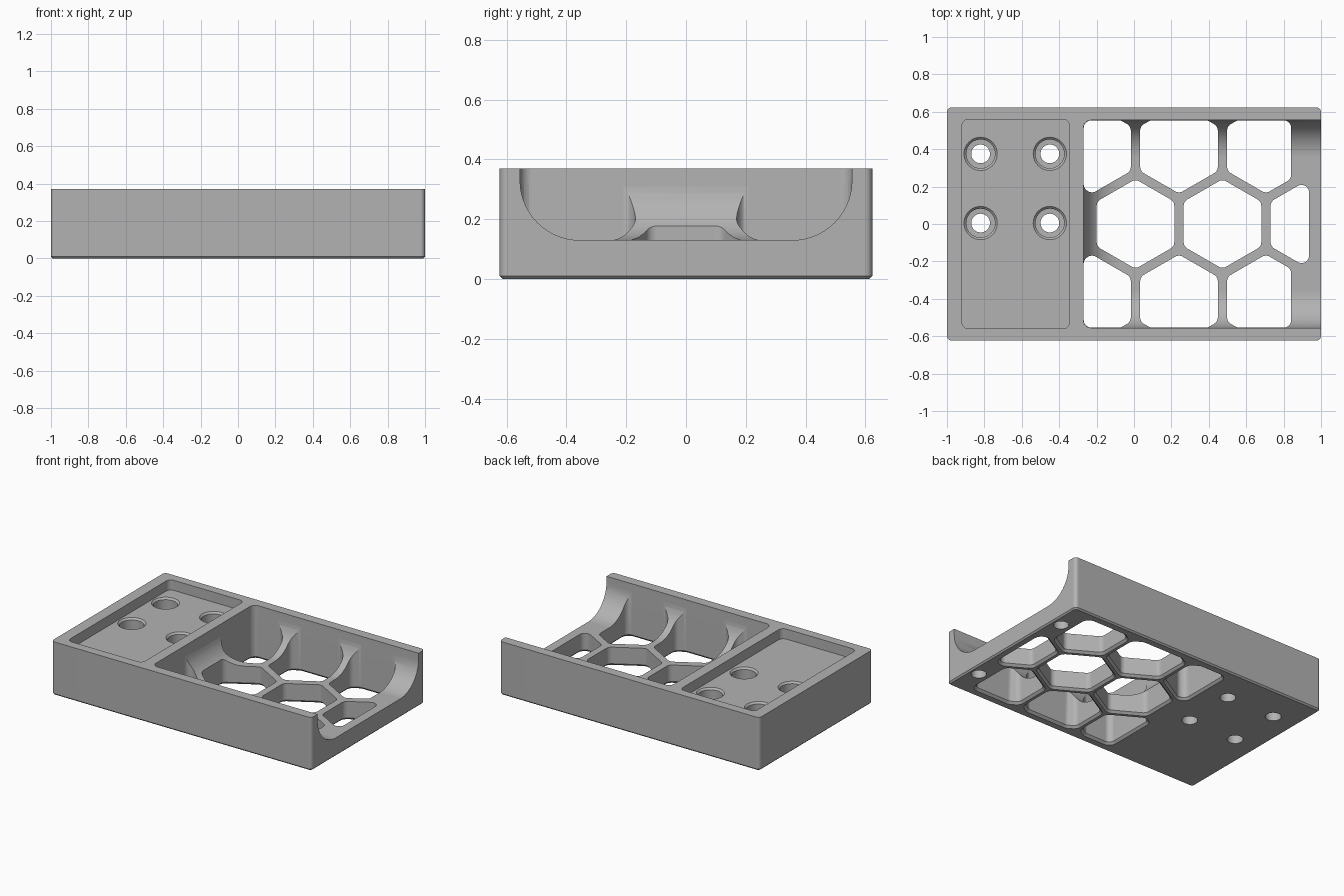
import bpy, bmesh
from math import cos, sin, pi, radians
from mathutils import Vector

if "Cube" in bpy.data.objects:
    bpy.data.objects.remove(bpy.data.objects["Cube"])

grey = bpy.data.materials.new("plain_grey")
grey.use_nodes = True
colour = (0.45, 0.45, 0.45, 1)
grey.diffuse_color = colour
grey.node_tree.nodes["Principled BSDF"].inputs["Base Color"].default_value = colour

HEIGHT, FLOOR = 0.37, 0.13
BAY_X, BAY_Y, FILLET = -0.27, 0.555, 0.2


def rect(x0, x1, y0, y1):
    return [Vector(p) for p in ((x0, y0), (x1, y0), (x1, y1), (x0, y1))]


def circle(x, y, r, n=40):
    return [Vector((x + r * cos(2 * pi * i / n), y + r * sin(2 * pi * i / n))) for i in range(n)]


def rounded(pts, r, grow=0.0, segs=6):
    """Convex counter-clockwise outline with round corners, optionally offset outward."""
    ring = []
    for i, p in enumerate(pts):
        a = (p - pts[i - 1]).normalized()
        b = (pts[(i + 1) % len(pts)] - p).normalized()
        n0, n1 = Vector((a.y, -a.x)), Vector((b.y, -b.x))
        centre = p - (n0 + n1) * (r / (1 + n0.dot(n1)))
        for k in range(segs + 1):
            ring.append(centre + n0.slerp(n1, k / segs) * (r + grow))
    return ring


def clip(pts, axis, sign, limit):
    """Keep the part of a polygon where sign * coordinate <= limit."""
    out = []
    for i, q in enumerate(pts):
        p = pts[i - 1]
        dp, dq = sign * p[axis] - limit, sign * q[axis] - limit
        if dp * dq < 0:
            out.append(p.lerp(q, dp / (dp - dq)))
        if dq <= 0:
            out.append(q)
    return out


def loft(name, rings):
    """Closed solid through (z, outline) rings, listed from bottom to top."""
    bm = bmesh.new()
    loops = [[bm.verts.new((p.x, p.y, z)) for p in pts] for z, pts in rings]
    for lo, hi in zip(loops, loops[1:]):
        for i in range(len(lo)):
            bm.faces.new((lo[i - 1], lo[i], hi[i], hi[i - 1]))
    bm.faces.new(loops[0][::-1])
    bm.faces.new(loops[-1])
    bmesh.ops.recalc_face_normals(bm, faces=bm.faces)
    mesh = bpy.data.meshes.new(name)
    bm.to_mesh(mesh)
    bm.free()
    mesh.materials.append(grey)
    obj = bpy.data.objects.new(name, mesh)
    bpy.context.collection.objects.link(obj)
    return obj


# Main block with rounded upright edges and a fine bottom chamfer
plan = rect(-1, 1, -0.623, 0.623)
tray = loft("tray_body", [(0, rounded(plan, 0.025, -0.01)), (0.01, rounded(plan, 0.025)),
                          (HEIGHT, rounded(plan, 0.025))])
bpy.context.view_layer.objects.active = tray
tray.select_set(True)


def cut(name, rings):
    cutter = loft(name, rings)
    cutter.hide_render = True
    mod = tray.modifiers.new(name, "BOOLEAN")
    mod.operation, mod.solver, mod.object = "DIFFERENCE", "EXACT", cutter
    bpy.ops.object.modifier_apply(modifier=name)
    bpy.data.objects.remove(cutter)


# Open-ended bay with a large fillet between floor and walls
bay = []
steps = 14
for i in range(steps + 1):
    t = pi / 2 * i / steps
    inset = FILLET * (1 - sin(t))
    ring = rect(BAY_X + inset, 1.6, -BAY_Y + inset, BAY_Y - inset)
    bay.append((FLOOR + FILLET * (1 - cos(t)), rounded(ring, 0.04)))
bay.append((HEIGHT + 0.1, bay[-1][1]))
cut("bay_cutter", bay)

# Shallow rectangular recess at the closed end
pocket = rounded(rect(-0.92, -0.345, -0.56, 0.56), 0.035)
cut("recess_cutter", [(0.3, pocket), (HEIGHT + 0.1, pocket)])

# Honeycomb openings, trimmed to the bay and chamfered underneath
PITCH, HALF = 0.465, 0.2075
for row in (-1, 0, 1):
    for col in range(3):
        cx = 0.008 + PITCH * (col - 0.5 * abs(row))
        cy = row * PITCH * cos(pi / 6)
        cell = circle(cx, cy, HALF / cos(pi / 6), 6)
        cell = [Vector((cx + cos(a) * HALF / cos(pi / 6), cy + sin(a) * HALF / cos(pi / 6)))
                for a in (pi / 6 + pi / 3 * k for k in range(6))]
        cell = clip(cell, 0, 1, 0.84 if row else 0.936)
        cell = clip(cell, 0, -1, -BAY_X - 0.001)
        for side in (-1, 1):
            cell = clip(cell, 1, side, BAY_Y - 0.001)
        wide, hole = rounded(cell, 0.04, 0.025), rounded(cell, 0.04)
        cut("cell_cutter", [(-0.01, wide), (0.015, hole), (HEIGHT - 0.02, hole)])

# Counterbored bolt holes in the recess
for x in (-0.82, -0.45):
    for y in (0.005, 0.375):
        profile = [(-0.1, 0.05), (0.13, 0.05), (0.131, 0.077), (0.288, 0.077),
                   (0.302, 0.091), (0.33, 0.091)]
        cut("bolt_cutter", [(z, circle(x, y, r)) for z, r in profile])

# Blind holes under the open end
for y in (-0.4, 0.4):
    cut("blind_cutter", [(z, circle(0.93, y, 0.048)) for z in (-0.1, 0.1)])

# Smooth curves, crisp edges
bpy.ops.object.shade_smooth_by_angle(angle=radians(28))
weighted = tray.modifiers.new("even_shading", "WEIGHTED_NORMAL")
weighted.keep_sharp = True
